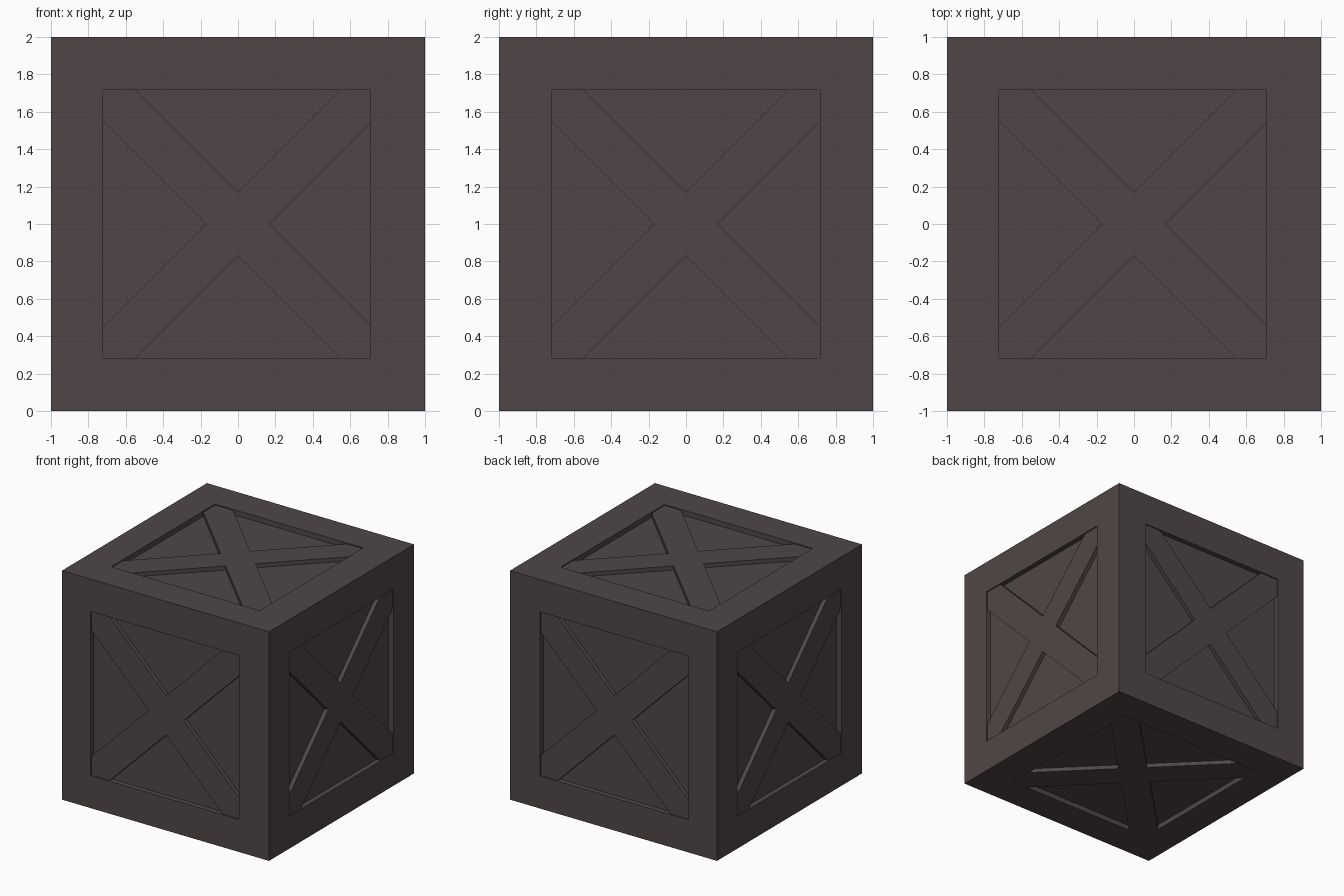
import bpy, bmesh
from mathutils import Vector

if "Cube" in bpy.data.objects:
    bpy.data.objects.remove(bpy.data.objects["Cube"])

FRAME, PANEL_DEPTH, BRACE_DEPTH, ARM = 0.284, 0.045, 0.009, 0.17
SHIFT_X = -0.007          # the panel openings sit slightly off centre in x
CENTRE = Vector((0, 0, 1))

wood = bpy.data.materials.new("dark brown wood")
wood.diffuse_color = (0.079, 0.062, 0.061, 1)
wood.use_nodes = True
wood.node_tree.nodes["Principled BSDF"].inputs["Base Color"].default_value = wood.diffuse_color


def add_object(name, bm):
    bmesh.ops.recalc_face_normals(bm, faces=bm.faces[:])
    mesh = bpy.data.meshes.new(name)
    bm.to_mesh(mesh)
    bm.free()
    mesh.materials.append(wood)
    obj = bpy.data.objects.new(name, mesh)
    obj.location = CENTRE
    bpy.context.collection.objects.link(obj)


# Crate body: a cube with a recessed panel in each face
bm = bmesh.new()
bmesh.ops.create_cube(bm, size=2)
panels = bm.faces[:]
bmesh.ops.inset_individual(bm, faces=panels, thickness=FRAME, use_even_offset=True)
for face in panels:
    if abs(face.normal.x) < 0.5:
        for v in face.verts:
            v.co.x += SHIFT_X
floors = bmesh.ops.extrude_discrete_faces(bm, faces=panels)["faces"]
for face in floors:
    face.normal_update()
    offset = -PANEL_DEPTH * face.normal
    for v in face.verts:
        v.co += offset
add_object("crate_body", bm)


# Cross braces: an X-shaped plate fitted inside each opening
def cross_brace(name, axis, side):
    ua, va = [i for i in range(3) if i != axis]
    half = 1 - FRAME
    shift = SHIFT_X if ua == 0 else 0
    outline = []
    for su, sv in ((1, 1), (-1, 1), (-1, -1), (1, -1)):
        u, v = su * half + shift, sv * half
        arm = [(u, sv * (abs(u) - ARM)), (u, v), (su * (abs(v) - ARM), v)]
        if su * sv > 0:
            outline += arm + [(0, sv * ARM)]
        else:
            outline += arm[::-1] + [(su * ARM, 0)]
    bm = bmesh.new()
    verts = []
    for u, v in outline:
        co = Vector((0, 0, 0))
        co[ua], co[va], co[axis] = u, v, side * (1 - PANEL_DEPTH)
        verts.append(bm.verts.new(co))
    base = bm.faces.new(verts)
    top = bmesh.ops.extrude_face_region(bm, geom=[base], use_keep_orig=True)["geom"]
    for g in top:
        if isinstance(g, bmesh.types.BMVert):
            g.co[axis] = side * (1 - BRACE_DEPTH)
    add_object(name, bm)


for axis, names in enumerate((("left", "right"), ("front", "back"), ("bottom", "top"))):
    for side, label in zip((-1, 1), names):
        cross_brace(label + "_cross_brace", axis, side)
